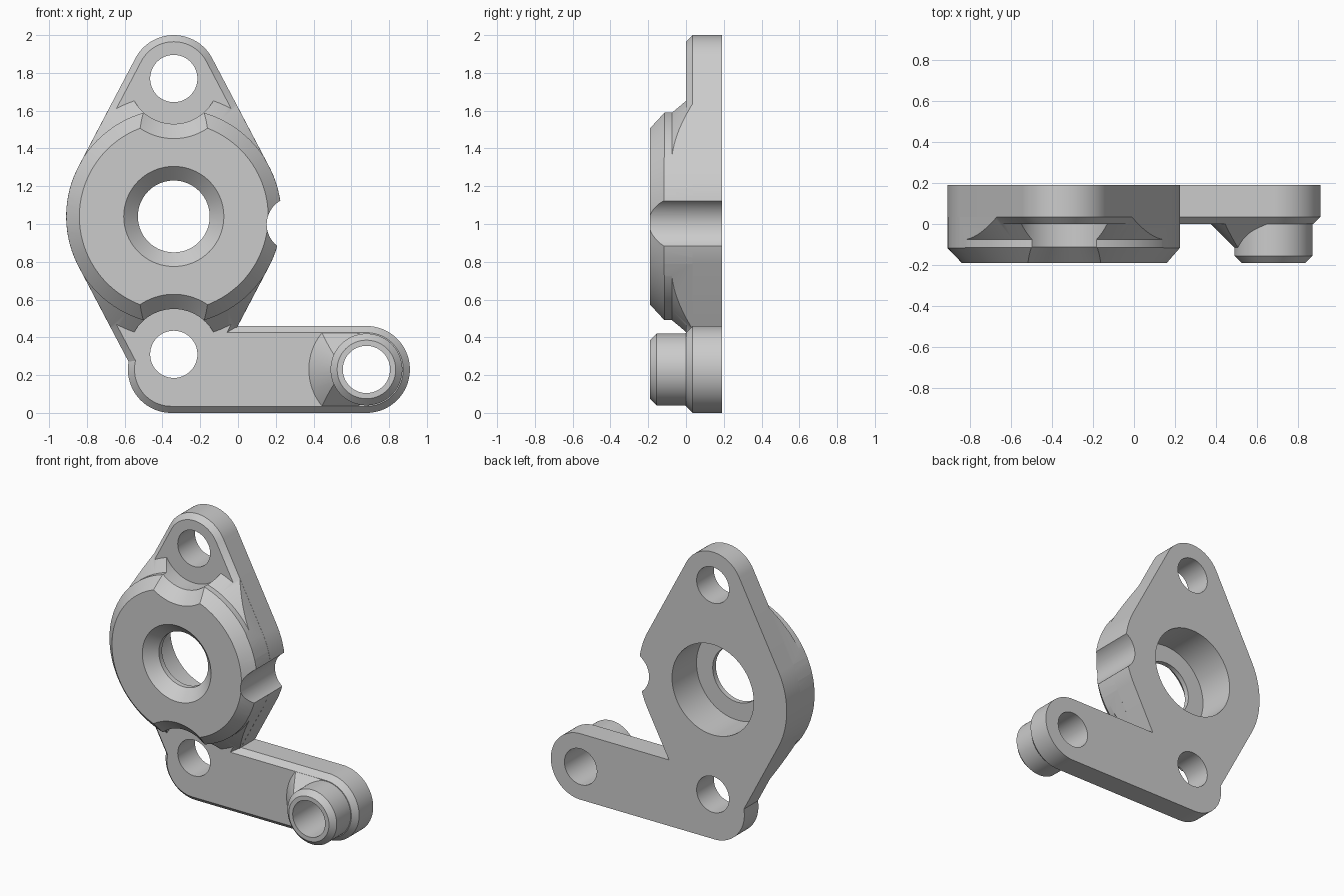
import bpy, bmesh, math
from mathutils import Vector
from mathutils.geometry import convex_hull_2d

if "Cube" in bpy.data.objects:
    bpy.data.objects.remove(bpy.data.objects["Cube"], do_unlink=True)

SEGMENTS = 96
CHAMFER = 0.035
FRONT, BACK = -0.19, 0.19
DIRECTIONS = [Vector((math.cos(2 * math.pi * i / SEGMENTS), math.sin(2 * math.pi * i / SEGMENTS)))
              for i in range(SEGMENTS)]

grey = bpy.data.materials.new("light_grey_metal")
grey.use_nodes = True
COLOUR = (0.6, 0.6, 0.6, 1)
grey.diffuse_color = COLOUR
grey.node_tree.nodes["Principled BSDF"].inputs["Base Color"].default_value = COLOUR


def loft(name, outlines):
    """Closed solid through matching (points, y) outlines."""
    bm = bmesh.new()
    rings = [[bm.verts.new((p.x, y, p.y)) for p in points] for points, y in outlines]
    for a, b in zip(rings, rings[1:]):
        for i in range(len(a)):
            j = (i + 1) % len(a)
            bm.faces.new((a[i], a[j], b[j], b[i]))
    bm.faces.new(rings[0])
    bm.faces.new(rings[-1])
    bmesh.ops.recalc_face_normals(bm, faces=bm.faces)
    mesh = bpy.data.meshes.new(name)
    bm.to_mesh(mesh)
    bm.free()
    mesh.materials.append(grey)
    obj = bpy.data.objects.new(name, mesh)
    bpy.context.collection.objects.link(obj)
    return obj


def hull(name, discs, layers):
    """Solid wrapped tightly round several discs; layers are (radius offset, y)."""
    samples = [(Vector(c), r, d) for c, r in discs for d in DIRECTIONS]
    outline = [samples[i] for i in convex_hull_2d([c + d * r for c, r, d in samples])]
    return loft(name, [([c + d * (r + offset) for c, r, d in outline], y)
                       for offset, y in layers])


def turned(name, centre, profile):
    """Solid turned about a front-to-back axis; profile is (radius, y)."""
    return loft(name, [([Vector(centre) + d * r for d in DIRECTIONS], y) for r, y in profile])


def combine(target, tool, operation):
    """Apply a boolean and discard the tool."""
    mod = target.modifiers.new("boolean", "BOOLEAN")
    mod.operation, mod.object, mod.solver = operation, tool, "EXACT"
    bpy.context.view_layer.update()
    graph = bpy.context.evaluated_depsgraph_get()
    mesh = bpy.data.meshes.new_from_object(target.evaluated_get(graph))
    target.modifiers.clear()
    target.data = mesh
    bpy.data.objects.remove(tool, do_unlink=True)


HUB = (-0.34, 1.04)
EARS = [(-0.34, 1.77), (-0.34, 0.31)]
ARM_START, ARM_END = (-0.353, 0.23), (0.68, 0.23)
FLANGE = [(HUB, 0.57)] + [(ear, 0.23) for ear in EARS]
PLATE_LAYERS = [(-CHAMFER, 0), (0, CHAMFER), (0, BACK)]

# Flange plate and side arm
bracket = hull("bracket", FLANGE, PLATE_LAYERS)
arm = hull("arm", [(ARM_START, 0.23), (ARM_END, 0.23)], PLATE_LAYERS)

# Raised hub with a flared foot, trimmed to the flange outline
hub = turned("hub", HUB, [(0.5, FRONT), (0.572, -0.115), (0.572, -0.075),
                          (0.682, CHAMFER), (0.682, 0.1)])
combine(hub, hull("flange_trim", FLANGE, [(-0.0005, -0.3), (-0.0005, 0.3)]), "INTERSECT")

# Flared clearance for the bolt heads
for ear in EARS:
    combine(hub, turned("bolt_clearance", ear, [(0.34, -0.212), (0.24, -0.112), (0.24, 0.15)]),
            "DIFFERENCE")

# Spigot on the arm tip, and its sloping ramp
spigot = turned("spigot", ARM_END, [(0.155, FRONT), (0.19, -0.155), (0.19, 0.1)])
ramp = turned("ramp", ARM_END, [(0.18, -0.125), (0.315, 0.01)])
combine(ramp, hull("ramp_trim", [(ARM_START, 0.194), ((0.6, 0.23), 0.194)],
                   [(0.02, 0.02), (-0.18, -0.18)]), "INTERSECT")

for part in (hub, arm, ramp, spigot):
    combine(bracket, part, "UNION")

# Bolt holes
for centre in EARS + [ARM_END]:
    combine(bracket, turned("bolt_hole", centre, [(0.125, -0.4), (0.125, 0.4)]), "DIFFERENCE")

# Central bore: countersunk front, narrow land, wide pocket behind
combine(bracket, turned("bore", HUB, [(0.285, -0.21), (0.19, -0.115), (0.19, -0.08),
                                      (0.315, -0.08), (0.315, 0.4)]), "DIFFERENCE")

# Round notch in the side
combine(bracket, turned("side_notch", (0.297, 0.998), [(0.145, -0.4), (0.145, 0.4)]),
        "DIFFERENCE")

# Smooth curved walls, keep machined edges crisp
bpy.ops.object.select_all(action="DESELECT")
bracket.select_set(True)
bpy.context.view_layer.objects.active = bracket
bpy.ops.object.shade_smooth_by_angle(angle=math.radians(25))
